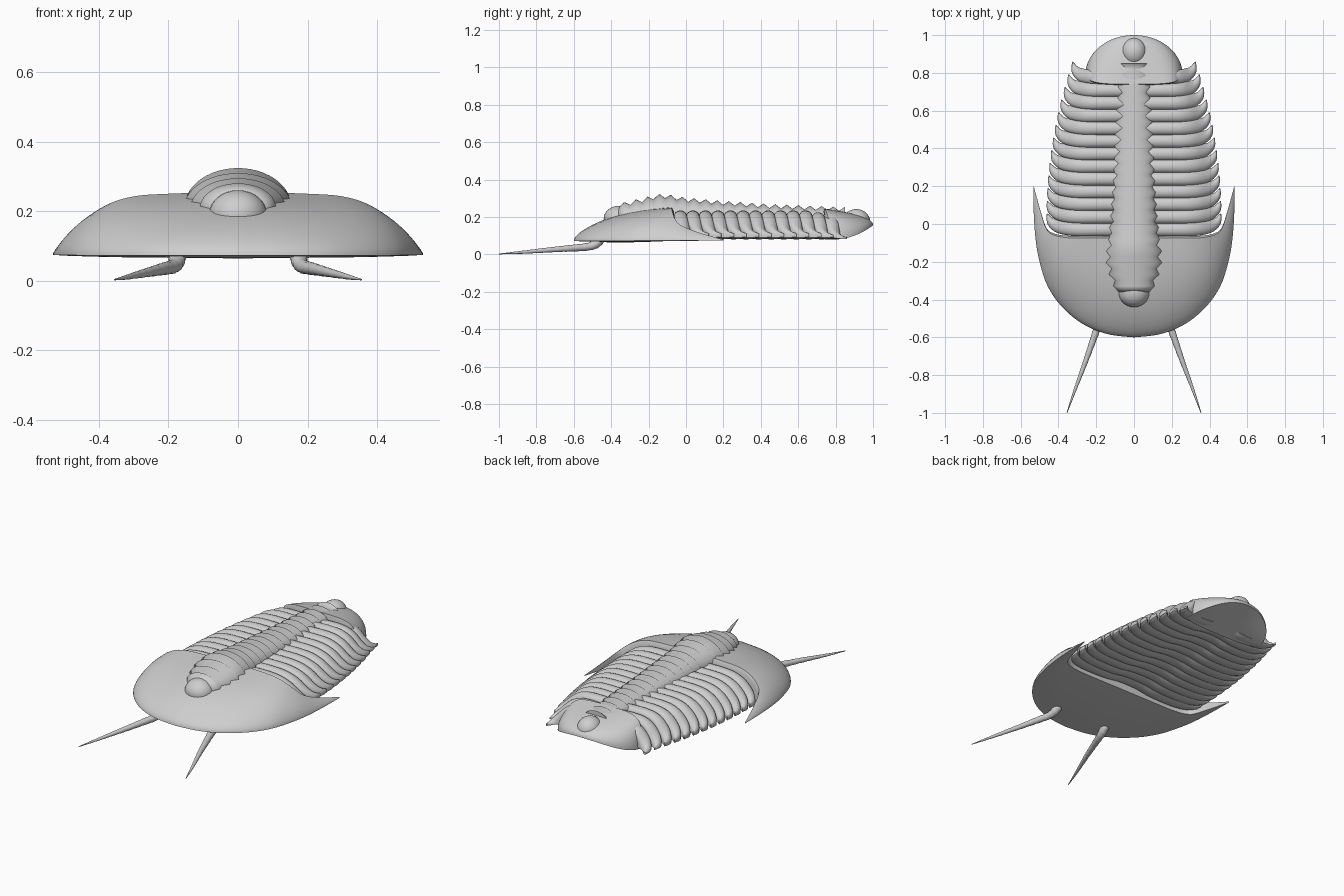
import bpy, bmesh, math
from mathutils import Vector

if "Cube" in bpy.data.objects:
    bpy.data.objects.remove(bpy.data.objects["Cube"])

clay = bpy.data.materials.new("light grey")
clay.diffuse_color = (0.62, 0.62, 0.62, 1)
clay.use_nodes = True
clay.node_tree.nodes["Principled BSDF"].inputs["Base Color"].default_value = clay.diffuse_color


def keyed(keys, t):
    """Smooth interpolation through evenly spaced stations, t in 0..1"""
    n = len(keys) - 1
    i = min(int(t * n), n - 1)
    f = t * n - i
    k = [keys[min(max(j, 0), n)] for j in (i - 1, i, i + 1, i + 2)]
    return [0.5 * (2 * b + (c - a) * f + (2 * a - 5 * b + 4 * c - d) * f * f
                   + (3 * b - a - 3 * c + d) * f ** 3) for a, b, c, d in zip(*k)]


def table(pairs, v):
    """Straight-line lookup in (position, value) pairs"""
    for (a, p), (b, q) in zip(pairs, pairs[1:]):
        if v <= b:
            return p + (q - p) * max(0, v - a) / (b - a)
    return pairs[-1][1]


def finish(name, bm, angle=40):
    me = bpy.data.meshes.new(name)
    bmesh.ops.recalc_face_normals(bm, faces=bm.faces)
    bm.to_mesh(me)
    bm.free()
    ob = bpy.data.objects.new(name, me)
    bpy.context.collection.objects.link(ob)
    me.materials.append(clay)
    bpy.ops.object.select_all(action="DESELECT")
    ob.select_set(True)
    bpy.context.view_layer.objects.active = ob
    bpy.ops.object.shade_smooth_by_angle(angle=math.radians(angle))
    return ob


def skin(bm, rows):
    """Join closed rings of points with quads and cap both ends"""
    vs = [[bm.verts.new(p) for p in r] for r in rows]
    n = len(vs[0])
    for a, b in zip(vs, vs[1:]):
        for j in range(n):
            k = (j + 1) % n
            bm.faces.new((a[j], a[k], b[k], b[j]))
    bm.faces.new(vs[0])
    bm.faces.new(vs[-1])


def shield(name, outer, inner, lip, rise, zb, sag):
    """Solid arched plate between an outer rim and an inner edge, mirrored in x"""
    bm, rows, n, m = bmesh.new(), [], 36, 16
    for i in range(-n, n + 1):
        t, sx = abs(i) / n, (1 if i >= 0 else -1)
        o, e = Vector(outer(t)), Vector(inner(t))
        row = []
        for j in range(m + 1):
            s = (j / m) ** 2
            p = o.lerp(e, s)
            p.z = o.z + (e.z - o.z) * rise(s, t)
            row.append(p)
        row.append(e + Vector((0, lip[0], lip[1])) * (1 - t ** 3))
        under = Vector((e.x, e.y, min(zb, e.z - .002)))
        row += [under.lerp(o, q) - Vector((0, 0, sag * (1 - t) * math.sin(q * math.pi)))
                for q in (0, .25, .5, .75)]
        rows.append([(sx * p.x, p.y, p.z) for p in row])
    skin(bm, rows)
    return finish(name, bm, 45)


def head_rise(s, t):
    mid = .5 * s ** .38 + .5 * (1 - (1 - s) ** 2.6)
    return mid * (1 - t) + t * s ** .62


# head shield with swept cheek spines
HO = [(0, -.6, .072), (.14, -.583, .072), (.27, -.53, .072), (.38, -.44, .072), (.457, -.33, .073),
      (.5, -.2, .074), (.521, -.08, .074), (.531, .06, .075), (.533, .2, .075)]
HI = [(0, -.075, .253), (.1, -.075, .253), (.2, -.075, .25), (.29, -.075, .244), (.36, -.072, .226),
      (.42, -.06, .193), (.462, -.03, .158), (.493, .06, .12), (.531, .2, .079)]
shield("head_shield", lambda t: keyed(HO, t), lambda t: keyed(HI, t), (.012, -.025), head_rise, .074, .009)

# tail shield
shield("tail_shield",
       lambda t: (.257 * math.sin(t * math.pi / 2), .79 + .21 * math.cos(t * math.pi / 2),
                  .08 + .075 * math.cos(t * math.pi / 2) ** 2),
       lambda t: (.25 * math.sin(t * math.pi / 2), .74 + .048 * t ** 3, .246 - .15 * t ** 4),
       (-.004, -.015), lambda s, t: s ** .42, .08, 0)

# thorax ribs: x fraction, backward sweep, top, underside, half width
RIB = [(0, 0, .228, .1, .0345), (.16, 0, .232, .097, .0345), (.34, 0, .235, .085, .0345),
       (.5, 0, .234, .082, .035), (.64, .001, .226, .082, .036), (.77, .007, .203, .081, .036),
       (.88, .02, .165, .081, .034), (.96, .045, .13, .083, .022), (1, .085, .112, .092, .002)]
for k in range(13):
    yc = -.03 + k * .067
    w = .46 - .135 * (k / 12) ** 2
    low = max(0, k - 10) * .01
    for side, sx in (("left", -1), ("right", 1)):
        bm, rows = bmesh.new(), []
        path = [keyed(RIB, i / 24) for i in range(25)]
        pts = [Vector((w * p[0], yc + p[1], 0)) for p in path]
        for i, p in enumerate(path):
            d = (pts[min(i + 1, 24)] - pts[max(i - 1, 0)]).normalized()
            across = Vector((-d.y, d.x, 0))
            drop = min(.028, .5 * (p[2] - p[3]))
            ring = []
            for a in (j * math.pi / 10 for j in range(11)):   # rounded back
                q = pts[i] + across * p[4] * math.cos(a)
                q.z = p[2] - low - drop * (1 - math.sin(a))
                ring.append(q)
            for f, dz in ((-1, .012), (-.5, .002), (0, 0), (.5, .002), (1, .012)):  # gently bowed belly
                q = pts[i] + across * p[4] * f
                q.z = p[3] + min(dz, .3 * drop)
                ring.append(q)
            rows.append([(sx * q.x, q.y, q.z) for q in ring])
        skin(bm, rows)
        finish(f"rib_{side}_{k + 1}", bm, 50)

# ridged central lobe: sharp peaks and grooves along its length
WIDTH = [(-.35, .1), (-.27, .135), (-.2, .156), (-.12, .154), (0, .132), (.4, .108), (.8, .085), (.9, .07)]
TOP = [(-.35, .275), (-.13, .327), (0, .305), (.2, .287), (.45, .27), (.85, .254)]
bm, rows = bmesh.new(), []
step, n = .062, 39
for i in range(n + 1):
    y = -.36 + i * step / 2
    groove = i % 2 == 0
    w = table(WIDTH, y) - (.02 if groove else 0)
    base = .21 - .01 * max(0, y)
    h = table(TOP, y) - base - (.022 if groove else 0)
    rows.append([(w * math.cos(a), y, base + h * math.sin(a))
                 for a in (math.radians(-10 + 200 * j / 28) for j in range(29))])
skin(bm, rows)
finish("central_lobe", bm, 85)

# rounded knobs closing the lobe at both ends
for name, c, r in (("front_knob", (0, -.36, .19), (.083, .08, .07)),
                   ("rear_knob", (0, .91, .175), (.068, .075, .068))):
    bm = bmesh.new()
    bmesh.ops.create_uvsphere(bm, u_segments=28, v_segments=16, radius=1)
    for v in bm.verts:
        v.co = Vector(c) + Vector((v.co.x * r[0], v.co.y * r[1], max(v.co.z, -.2) * r[2]))
    finish(name, bm)

# antennae: x, y, z, radius, with slight beading
ANT = [(.172, -.45, .095, .024), (.175, -.475, .062, .025), (.185, -.52, .042, .021), (.215, -.61, .034, .018),
       (.25, -.71, .026, .0145), (.285, -.805, .018, .011), (.32, -.9, .01, .007), (.355, -1, .003, .002)]
for side, sx in (("left", -1), ("right", 1)):
    bm, rows, m = bmesh.new(), [], 42
    path = [keyed(ANT, i / m) for i in range(m + 1)]
    pts = [Vector(p[:3]) for p in path]
    for i, p in enumerate(path):
        d = (pts[min(i + 1, m)] - pts[max(i - 1, 0)]).normalized()
        u = d.cross(Vector((1, 0, 0))).normalized()
        v = d.cross(u)
        r = p[3] * (.93 if i % 3 == 0 else 1)
        ring = [pts[i] + (u * math.cos(a) + v * math.sin(a)) * r
                for a in (j * math.tau / 14 for j in range(14))]
        rows.append([(sx * q.x, q.y, q.z) for q in ring])
    skin(bm, rows)
    finish("antenna_" + side, bm)
